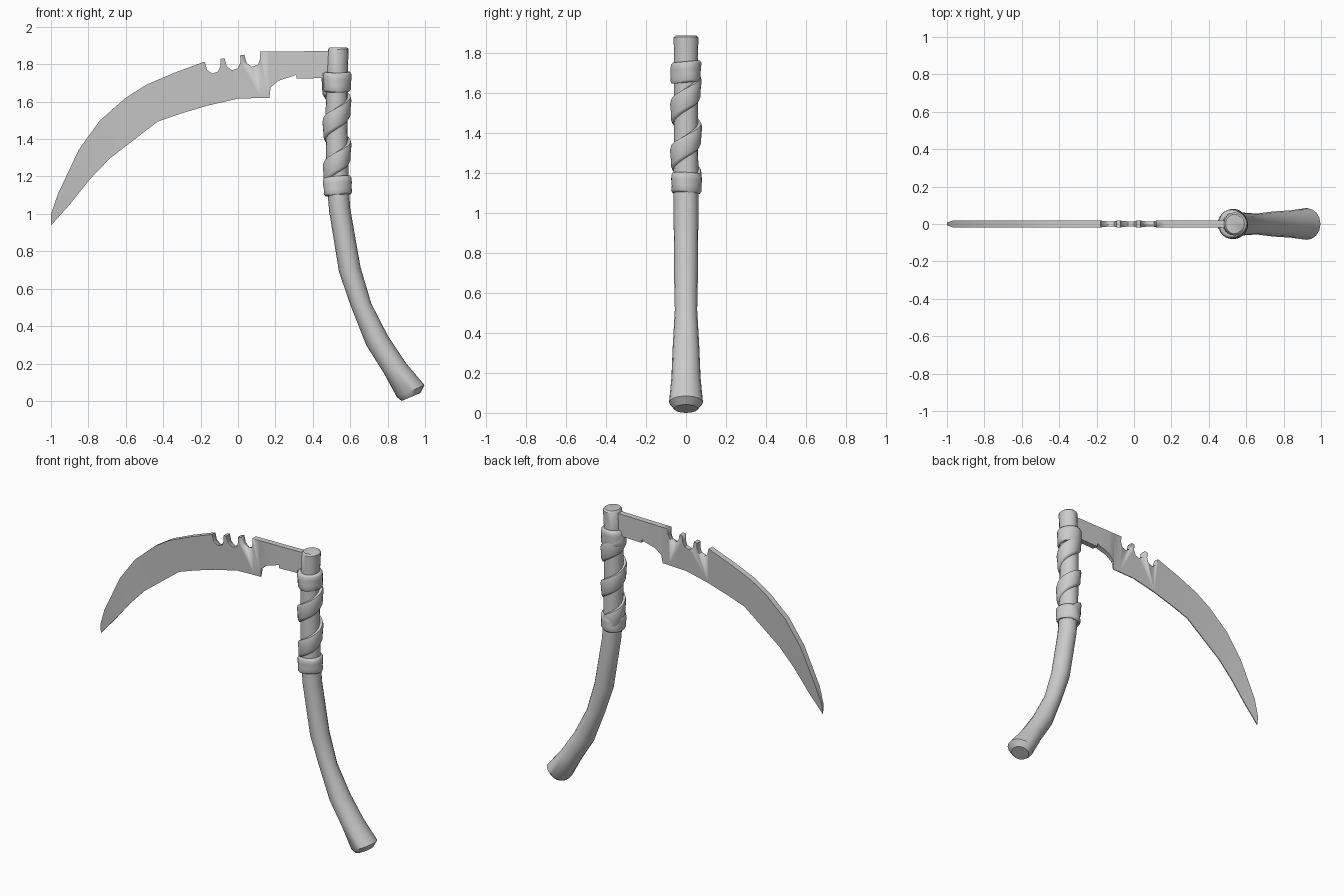
import bpy, bmesh, math
from mathutils import Vector

default = bpy.data.objects.get("Cube")
if default:
    bpy.data.objects.remove(default, do_unlink=True)


def loft(name, rings, angle=40):
    """Skin a list of equal-length closed rings and cap both ends."""
    bm = bmesh.new()
    loops = [[bm.verts.new(p) for p in ring] for ring in rings]
    n = len(loops[0])
    for lo, hi in zip(loops, loops[1:]):
        for i in range(n):
            j = (i + 1) % n
            bm.faces.new((lo[i], lo[j], hi[j], hi[i]))
    bm.faces.new(loops[0])
    bm.faces.new(loops[-1])
    bmesh.ops.recalc_face_normals(bm, faces=bm.faces)
    mesh = bpy.data.meshes.new(name)
    bm.to_mesh(mesh)
    bm.free()
    obj = bpy.data.objects.new(name, mesh)
    bpy.context.collection.objects.link(obj)
    bpy.ops.object.select_all(action="DESELECT")
    obj.select_set(True)
    bpy.context.view_layer.objects.active = obj
    bpy.ops.object.shade_smooth_by_angle(angle=math.radians(angle))
    return obj


def oval(ax, az, bx, bz, ry, sides=16):
    """Ring whose in-plane diameter runs from a to b, with half depth ry."""
    a, b = Vector((ax, 0, az)), Vector((bx, 0, bz))
    mid, half = (a + b) / 2, (b - a) / 2
    turns = [2 * math.pi * i / sides for i in range(sides)]
    return [mid + half * math.cos(t) + Vector((0, ry * math.sin(t), 0)) for t in turns]


# Curved handle: left edge, right edge, half depth
handle = [
    (.49, 1.89, .582, 1.89, .052),
    (.481, 1.878, .592, 1.882, .062),
    (.475, 1.77, .587, 1.77, .06),
    (.467, 1.5, .585, 1.5, .06),
    (.475, 1.15, .592, 1.15, .062),
    (.488, 1.01, .60, 1.03, .062),
    (.54, .69, .655, .715, .06),
    (.60, .515, .713, .52, .056),
    (.686, .297, .803, .345, .067),
    (.777, .153, .90, .20, .073),
    (.85, .02, .997, .085, .085),
    (.875, 0, .975, .042, .06),
]
loft("handle", [oval(*s) for s in handle])

# Blade: spine point, edge point, half thickness at the edge
T = .019
SHARP = .003
blade_sections = [
    (-1, .997, -1, .938, SHARP),
    (-.964, 1.104, -.90, 1.05, SHARP),
    (-.851, 1.344, -.793, 1.184, SHARP),
    (-.739, 1.499, -.686, 1.296, SHARP),
    (-.60, 1.621, -.547, 1.403, SHARP),
    (-.489, 1.691, -.43, 1.493, SHARP),
    (-.339, 1.755, -.307, 1.536, SHARP),
    (-.179, 1.814, -.163, 1.579, SHARP),
    (0, 1.845, 0, 1.616, SHARP),
    (.115, 1.867, .12, 1.62, SHARP),
    (.168, 1.867, .168, 1.621, SHARP),
    (.174, 1.867, .174, 1.675, .01),
    (.216, 1.868, .216, 1.712, .015),
    (.291, 1.869, .291, 1.736, T),
    (.311, 1.869, .311, 1.744, T),
    (.314, 1.869, .314, 1.723, T),
    (.51, 1.872, .51, 1.728, T),
]
rings = []
for k, (sx, sz, ex, ez, e) in enumerate(blade_sections):
    t = .008 if k == 0 else T
    rings.append([(sx, -t, sz), (ex, -e, ez), (ex, e, ez), (sx, t, sz)])
blade = loft("blade", rings, 30)

# Three rounded notches in the spine
notch = [(-.005, .12), (0, 0), (.012, -.043), (.04, -.064),
         (.072, -.053), (.085, -.021), (.08, .12)]
for k in range(3):
    ox, oz = -.178 + .106 * k, 1.814 + .018 * k
    cutter = loft("notch_cutter", [[(ox + x, y, oz + z) for x, z in notch]
                                   for y in (-.1, .1)])
    cutter.hide_render = True
    mod = blade.modifiers.new("notch", "BOOLEAN")
    mod.operation = "DIFFERENCE"
    mod.solver = "EXACT"
    mod.object = cutter
    bpy.ops.object.select_all(action="DESELECT")
    bpy.context.view_layer.objects.active = blade
    blade.select_set(True)
    bpy.ops.object.modifier_apply(modifier=mod.name)
    bpy.data.objects.remove(cutter, do_unlink=True)


# Cloth bands closing the wrap at either end
def band(name, cx, z0, z1, phase):
    profile = [(0, .058), (0, .069), (.12, .076), (.35, .074),
               (.65, .077), (.88, .076), (1, .068), (1, .058)]
    rings = []
    for f, r in profile:
        ring = []
        for i in range(24):
            t = 2 * math.pi * i / 24
            rr = r + .003 * math.sin(3 * t + phase + 2 * f)
            z = z0 + (z1 - z0) * f + .006 * math.sin(t + phase)
            ring.append((cx + rr * math.cos(t), rr * math.sin(t), z))
        rings.append(ring)
    loft(name, rings, 60)


band("upper_band", .527, 1.655, 1.76, 0)
band("lower_band", .532, 1.1, 1.2, 2)

# Cloth strip spiralling up between the bands
strip = [(.05, -.058), (.066, -.056), (.074, -.04), (.075, 0),
         (.079, .035), (.074, .055), (.05, .058)]
PITCH, STEPS = .235, 64
rings = []
for k in range(STEPS + 1):
    z = 1.15 + .55 * k / STEPS
    t = 2 * math.pi * (z - 1.57) / PITCH
    cx = .532 - .006 * k / STEPS
    puff = .002 * math.sin(2.3 * t)
    rings.append([(cx + (r + puff) * math.cos(t), (r + puff) * math.sin(t), z + dz)
                  for r, dz in strip])
loft("spiral_wrap", rings, 60)
